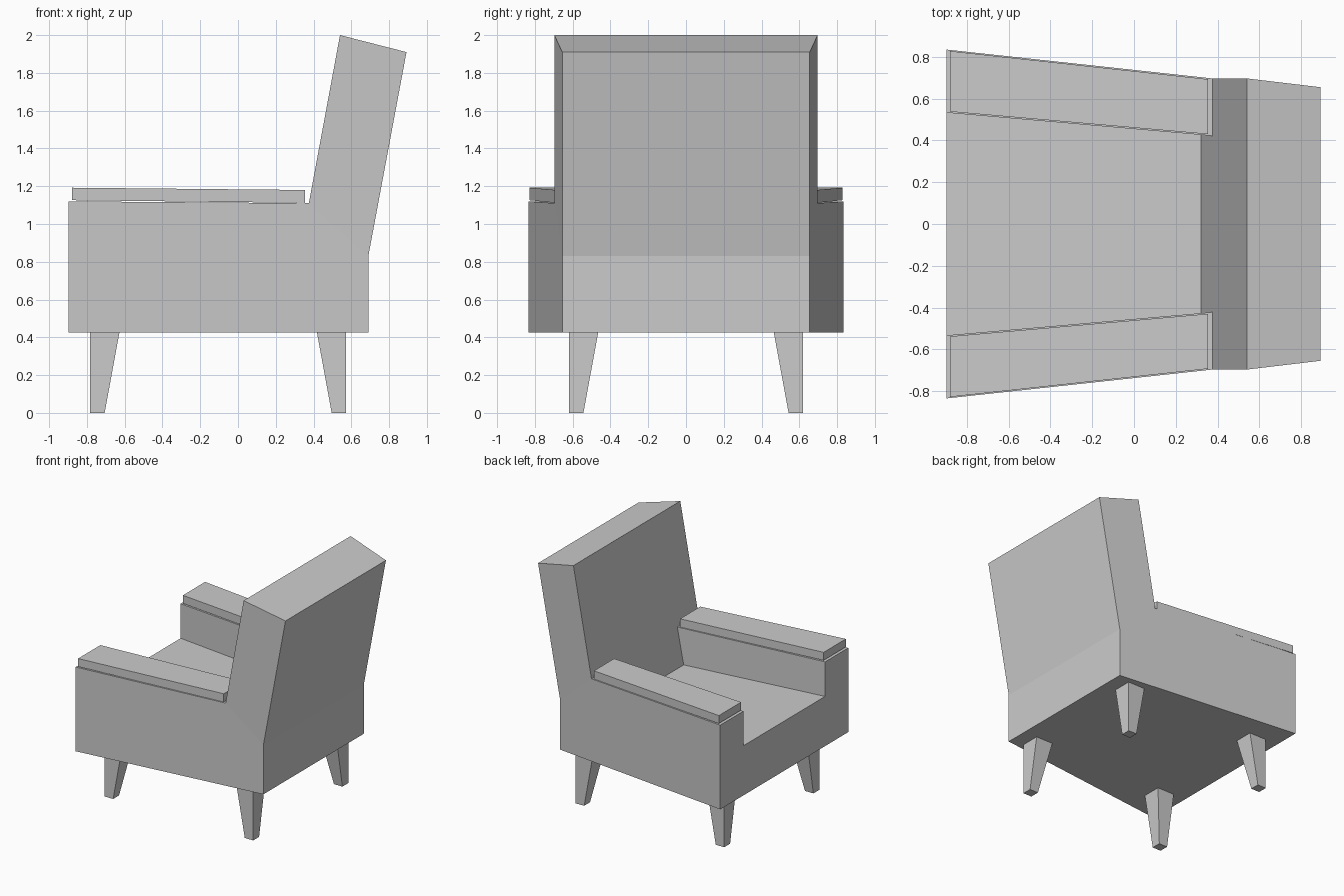
import bpy, bmesh

if "Cube" in bpy.data.objects:
    bpy.data.objects.remove(bpy.data.objects["Cube"])


def make_part(name, verts, faces, mirror_axes):
    """Closed or half mesh, mirrored across the given axes."""
    mesh = bpy.data.meshes.new(name)
    mesh.from_pydata(verts, [], faces)
    bm = bmesh.new()
    bm.from_mesh(mesh)
    bmesh.ops.recalc_face_normals(bm, faces=bm.faces)
    bm.to_mesh(mesh)
    bm.free()
    obj = bpy.data.objects.new(name, mesh)
    bpy.context.collection.objects.link(obj)
    mod = obj.modifiers.new("Mirror", 'MIRROR')
    mod.use_axis = mirror_axes
    mod.use_clip = True
    return obj


BOX_FACES = [(0, 3, 2, 1), (4, 5, 6, 7), (0, 1, 5, 4),
             (1, 2, 6, 5), (2, 3, 7, 6), (3, 0, 4, 7)]
ACROSS_Y = (False, True, False)

# Upholstered body: half of seat, arms and reclined back, mirrored
body = [
    # outer side outline
    (-0.897, 0.835, 0.425), (0.69, 0.655, 0.425), (0.69, 0.655, 0.83),
    (0.892, 0.655, 1.91), (0.54, 0.697, 2.0), (0.375, 0.697, 1.11),
    (-0.897, 0.835, 1.12),
    # inner arm outline
    (-0.897, 0.533, 1.12), (0.375, 0.422, 1.11),
    (0.32, 0.427, 0.81), (-0.897, 0.533, 0.835),
    # centre line
    (-0.897, 0, 0.425), (0.69, 0, 0.425), (0.69, 0, 0.83),
    (0.892, 0, 1.91), (0.54, 0, 2.0), (0.32, 0, 0.81), (-0.897, 0, 0.835),
]
body_faces = [
    (0, 1, 2, 5, 6), (2, 3, 4, 5), (5, 8, 7, 6), (7, 8, 9, 10),
    (10, 9, 16, 17), (4, 15, 16, 9, 8, 5), (3, 14, 15, 4),
    (1, 12, 13, 2), (2, 13, 14, 3), (0, 6, 7, 10, 17, 11), (0, 11, 12, 1),
]
make_part("upholstered_body", body, body_faces, ACROSS_Y)

# Arm pads: slightly inset slabs on the arms
outline = [(-0.88, 0.538), (0.355, 0.430), (0.355, 0.693), (-0.88, 0.828)]
low, high = (1.126, 1.112, 1.112, 1.126), (1.192, 1.18, 1.18, 1.192)
pad = [(x, y, z) for level in (low, high)
       for (x, y), z in zip(outline, level)]
make_part("arm_pads", pad, BOX_FACES, ACROSS_Y)


def leg(name, outer_x, direction):
    """Leg with vertical outer sides, tapering inward towards the foot."""
    verts = []
    for z, width in ((0.0, 0.077), (0.425, 0.155)):
        x0, x1 = outer_x, outer_x + direction * width
        y0, y1 = 0.62 - width, 0.62
        verts += [(x0, y0, z), (x1, y0, z), (x1, y1, z), (x0, y1, z)]
    make_part(name, verts, BOX_FACES, ACROSS_Y)


# Front and rear leg pairs
leg("front_legs", -0.783, 1)
leg("rear_legs", 0.573, -1)
